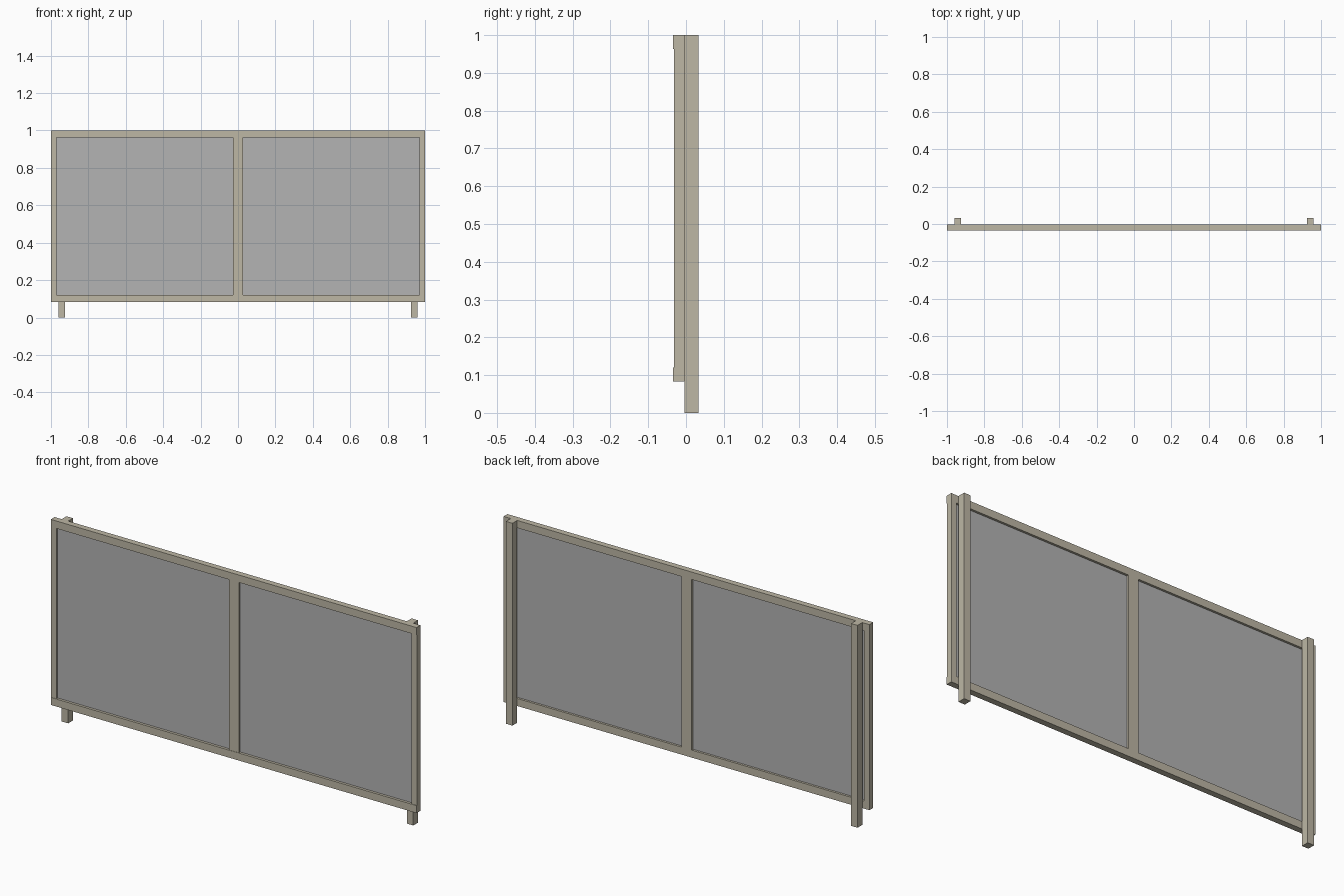
import bpy

cube = bpy.data.objects.get("Cube")
if cube:
    bpy.data.objects.remove(cube, do_unlink=True)


def material(name, color):
    mat = bpy.data.materials.new(name)
    mat.use_nodes = True
    mat.diffuse_color = color
    mat.node_tree.nodes["Principled BSDF"].inputs["Base Color"].default_value = color
    return mat


def box(name, x, y, z, mat):
    """Axis-aligned box spanning the given (low, high) ranges."""
    bpy.ops.mesh.primitive_cube_add(size=1)
    obj = bpy.context.object
    obj.name = name
    obj.location = [(a + b) / 2 for a, b in (x, y, z)]
    obj.scale = [b - a for a, b in (x, y, z)]
    bpy.ops.object.transform_apply(location=True, rotation=False, scale=True)
    obj.data.materials.append(mat)
    return obj


beige = material("beige paint", (0.51, 0.474, 0.376, 1))
grey = material("grey panel", (0.456, 0.456, 0.456, 1))

BOTTOM, TOP = 0.083, 1.0
RAIL = 0.037
STILE = 0.029
MULLION = 0.027
BACK = -0.004
inner_z = (BOTTOM + RAIL, TOP - RAIL)

# Horizontal rails, slightly proud of the stiles
box("bottom_rail", (-1, 1), (-0.034, BACK), (BOTTOM, inner_z[0]), beige)
box("top_rail", (-1, 1), (-0.034, BACK), (inner_z[1], TOP), beige)

# Centre mullion
box("centre_mullion", (-MULLION, MULLION), (-0.032, BACK), inner_z, beige)

# Stiles, panels and rear posts on both sides
for side, s in (("left", 1), ("right", -1)):
    def span(a, b):
        return tuple(sorted((a * s, b * s)))

    box(side + "_stile", span(1 - STILE, 1), (-0.032, BACK), inner_z, beige)
    box(side + "_panel", span(MULLION, 1 - STILE), (-0.021, -0.015), inner_z, grey)
    box(side + "_post", span(0.926, 0.961), (BACK, 0.033), (0, TOP), beige)
